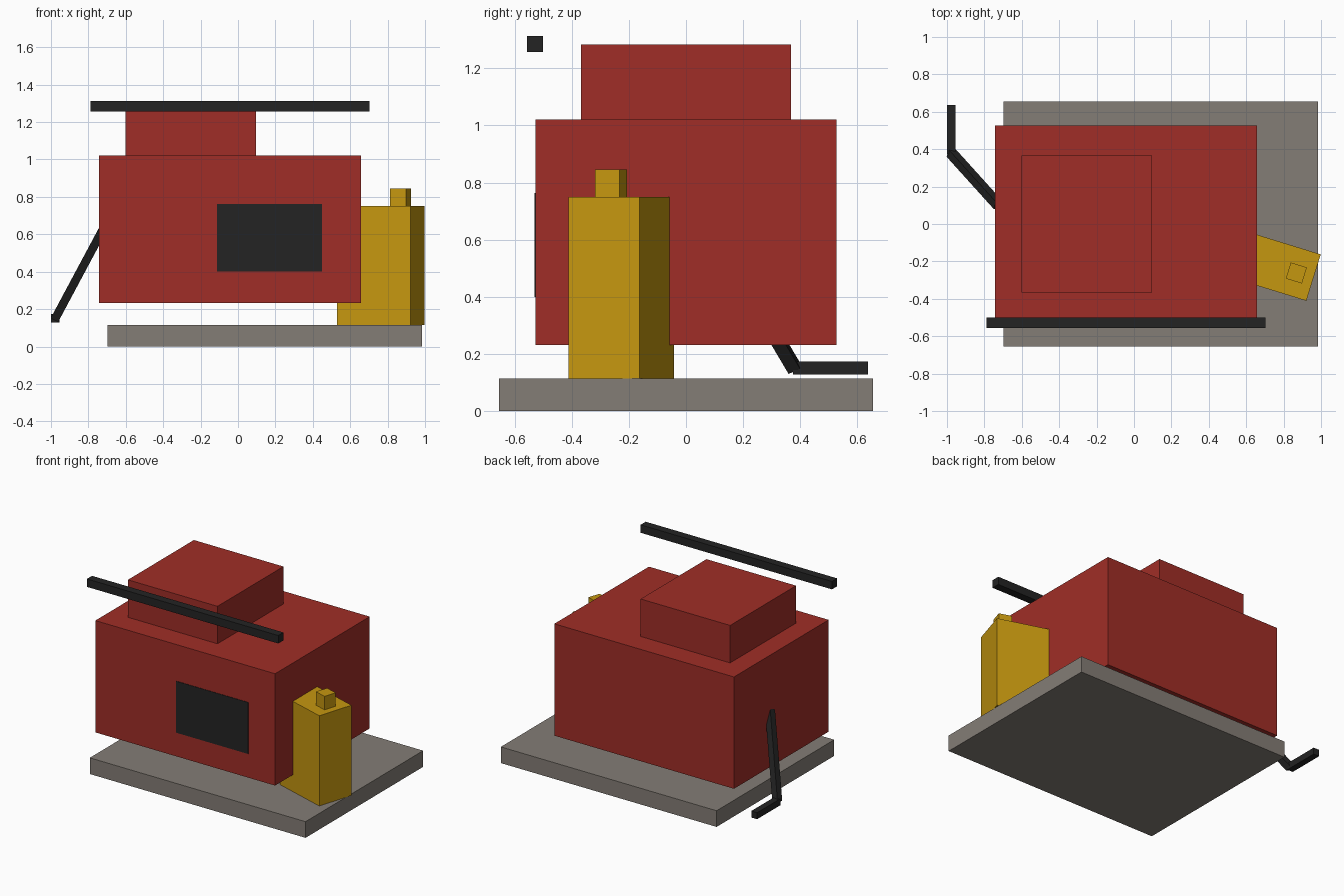
import bpy
from mathutils import Matrix, Vector

if "Cube" in bpy.data.objects:
    bpy.data.objects.remove(bpy.data.objects["Cube"])


def material(name, rgb):
    m = bpy.data.materials.new(name)
    m.diffuse_color = (*rgb, 1)
    m.use_nodes = True
    m.node_tree.nodes["Principled BSDF"].inputs["Base Color"].default_value = m.diffuse_color
    return m


RED = material("red paint", (0.35, 0.027, 0.020))
YELLOW = material("yellow paint", (0.56, 0.31, 0.005))
GREY = material("warm grey", (0.23, 0.205, 0.18))
BLACK = material("black", (0.017, 0.017, 0.017))


def box(name, mat, centre, size, rot=None):
    """Box of a given size, optionally turned by a rotation matrix."""
    bpy.ops.mesh.primitive_cube_add(size=1)
    ob = bpy.context.object
    ob.name = name
    ob.data.transform(Matrix.Diagonal((*size, 1)))
    if rot:
        ob.data.transform(rot.to_4x4())
    ob.location = centre
    ob.data.materials.append(mat)
    return ob


def span(name, mat, x, y, z):
    """Upright box from its ranges on each axis."""
    r = (x, y, z)
    return box(name, mat, [(a + b) / 2 for a, b in r], [b - a for a, b in r])


# Base slab and floating body
span("base_slab", GREY, (-0.697, 0.985), (-0.655, 0.655), (0, 0.114))
span("body", RED, (-0.743, 0.658), (-0.527, 0.527), (0.232, 1.02))
span("top_box", RED, (-0.601, 0.097), (-0.367, 0.367), (1.02, 1.284))

# Front window plate and long bar above the front edge
span("front_window", BLACK, (-0.112, 0.45), (-0.53, -0.525), (0.40, 0.763))
span("top_bar", BLACK, (-0.788, 0.704), (-0.557, -0.50), (1.257, 1.313))

# Turned canister with its cap
turn = Matrix.Rotation(-0.3, 3, 'Z')
box("canister", YELLOW, (0.764, -0.226, 0.432), (0.41, 0.26, 0.636), turn)
box("canister_cap", YELLOW, (0.868, -0.262, 0.797), (0.09, 0.09, 0.096), turn)

# Crank: slanted arm from the left wall, with a level handle
start = Vector((-0.977, 0.379, 0.150))
end = Vector((-0.725, 0.100, 0.621))
d = (end - start).normalized()
side = Vector((0, 1, 0)).cross(d).normalized()
basis = Matrix((side, d.cross(side), d)).transposed()
box("crank_arm", BLACK, (start + end) / 2, (0.045, 0.045, (end - start).length), basis)
span("crank_handle", BLACK, (-1.0, -0.955), (0.375, 0.636), (0.128, 0.174))
